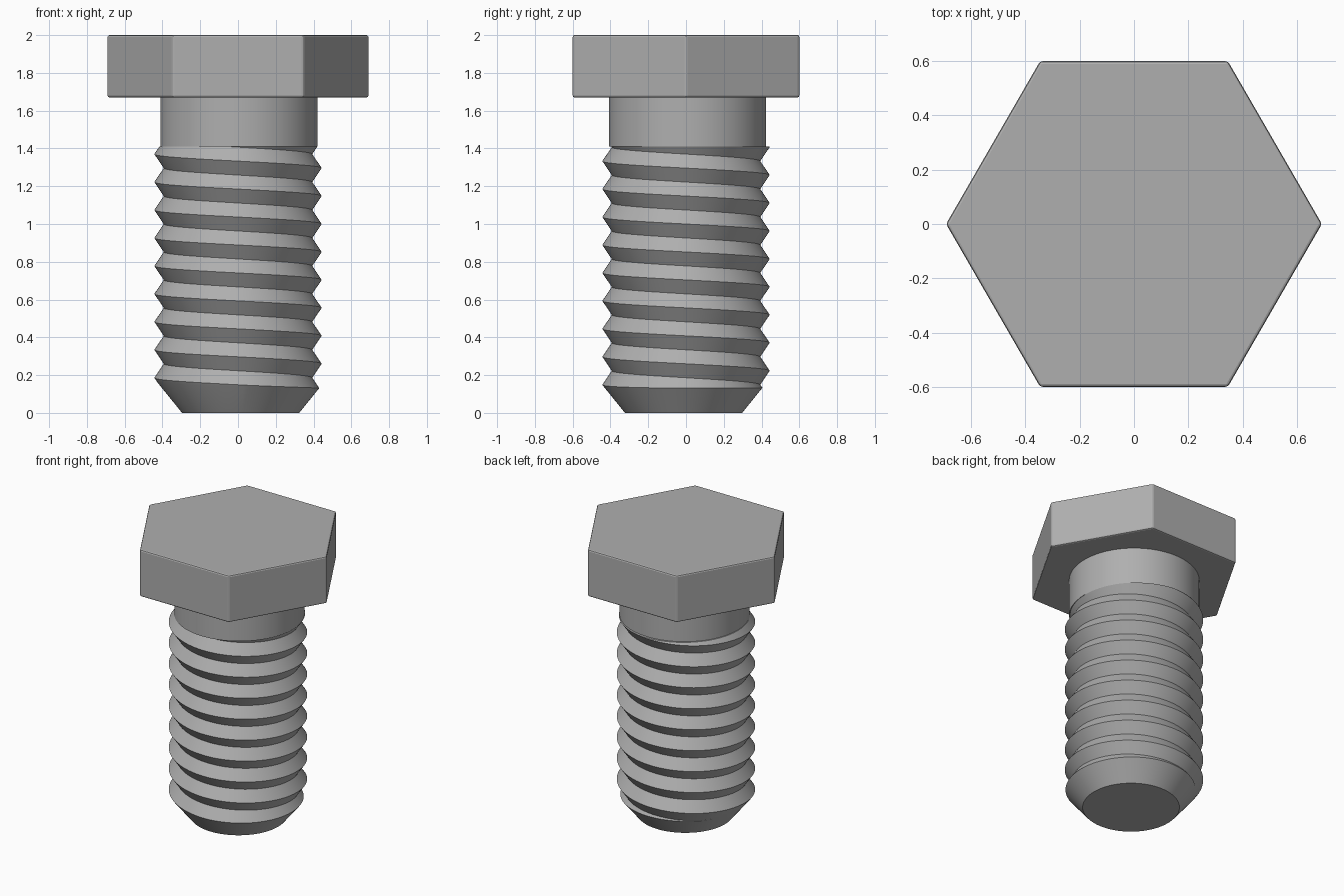
import bpy, bmesh
from math import pi, sin, cos, sqrt

if "Cube" in bpy.data.objects:
    bpy.data.objects.remove(bpy.data.objects["Cube"])

PITCH = 0.148
CREST, ROOT = 0.443, 0.393
Z_THREAD, Z_HEAD, Z_TOP = 1.41, 1.67, 2.0
SEGS, SUB = 96, 4          # columns around, rows per thread flank

steel = bpy.data.materials.new("dark_grey")
steel.diffuse_color = (0.43, 0.43, 0.43, 1)
steel.use_nodes = True
steel.node_tree.nodes["Principled BSDF"].inputs["Base Color"].default_value = steel.diffuse_color


def finish(name, bm):
    bmesh.ops.recalc_face_normals(bm, faces=bm.faces)
    mesh = bpy.data.meshes.new(name)
    bm.to_mesh(mesh)
    bm.free()
    mesh.materials.append(steel)
    obj = bpy.data.objects.new(name, mesh)
    bpy.context.collection.objects.link(obj)
    return obj


def smooth(obj, angle):
    bpy.ops.object.select_all(action='DESELECT')
    obj.select_set(True)
    bpy.context.view_layer.objects.active = obj
    bpy.ops.object.shade_smooth_by_angle(angle=angle)


def ring_radius(a, r, ox, oy):
    # distance from the axis to a slightly off-centre circle
    return r + ox * cos(a) + oy * sin(a)


def thread_radius(z, crest_z):
    t = ((z - crest_z) / PITCH) % 1
    return ROOT + (CREST - ROOT) * abs(1 - 2 * t)


# threaded shaft: rows follow the helix, clipped at the tip and at the shank
bm = bmesh.new()
columns = []
for i in range(SEGS + 1):
    a = 2 * pi * i / SEGS
    crest_z = 0.26 - PITCH * i / SEGS
    # height where the tapered tip meets the thread
    tip = ring_radius(a, 0.31, 0.014, -0.013)
    lo, hi = 0.0, 0.4
    for _ in range(30):
        mid = (lo + hi) / 2
        if tip + 0.81 * mid < thread_radius(mid, crest_z):
            lo = mid
        else:
            hi = mid
    pts = [(tip, 0)]
    for k in range(-4 * SUB, 20 * SUB):
        z = min(max(crest_z + k * PITCH / (2 * SUB), lo), Z_THREAD)
        pts.append((thread_radius(z, crest_z), z))
    # plain shank above the thread
    shank = ring_radius(a, 0.4165, 0.005, 0.008)
    pts += [(shank, Z_THREAD), (shank, Z_HEAD)]
    columns.append([bm.verts.new((r * cos(a), r * sin(a), z)) for r, z in pts])
for c, d in zip(columns, columns[1:]):
    for k in range(len(c) - 1):
        bm.faces.new((c[k], d[k], d[k + 1], c[k + 1]))
bmesh.ops.remove_doubles(bm, verts=bm.verts, dist=1e-5)
# flat end of the tip
rim = [e for e in bm.edges if e.is_boundary and all(v.co.z < 1e-4 for v in e.verts)]
bmesh.ops.holes_fill(bm, edges=rim, sides=0)
shaft = finish("threaded_shaft", bm)
smooth(shaft, 0.5)

# hexagonal head with a tiny edge bevel
bm = bmesh.new()
R = 0.6 * 2 / sqrt(3)
base = bm.faces.new([bm.verts.new((R * cos(i * pi / 3), R * sin(i * pi / 3), Z_HEAD))
                     for i in range(6)])
ext = bmesh.ops.extrude_face_region(bm, geom=[base], use_keep_orig=True)
for v in ext["geom"]:
    if isinstance(v, bmesh.types.BMVert):
        v.co.z = Z_TOP
head = finish("hex_head", bm)
bev = head.modifiers.new("edge_bevel", 'BEVEL')
bev.width = 0.01
bev.segments = 2
